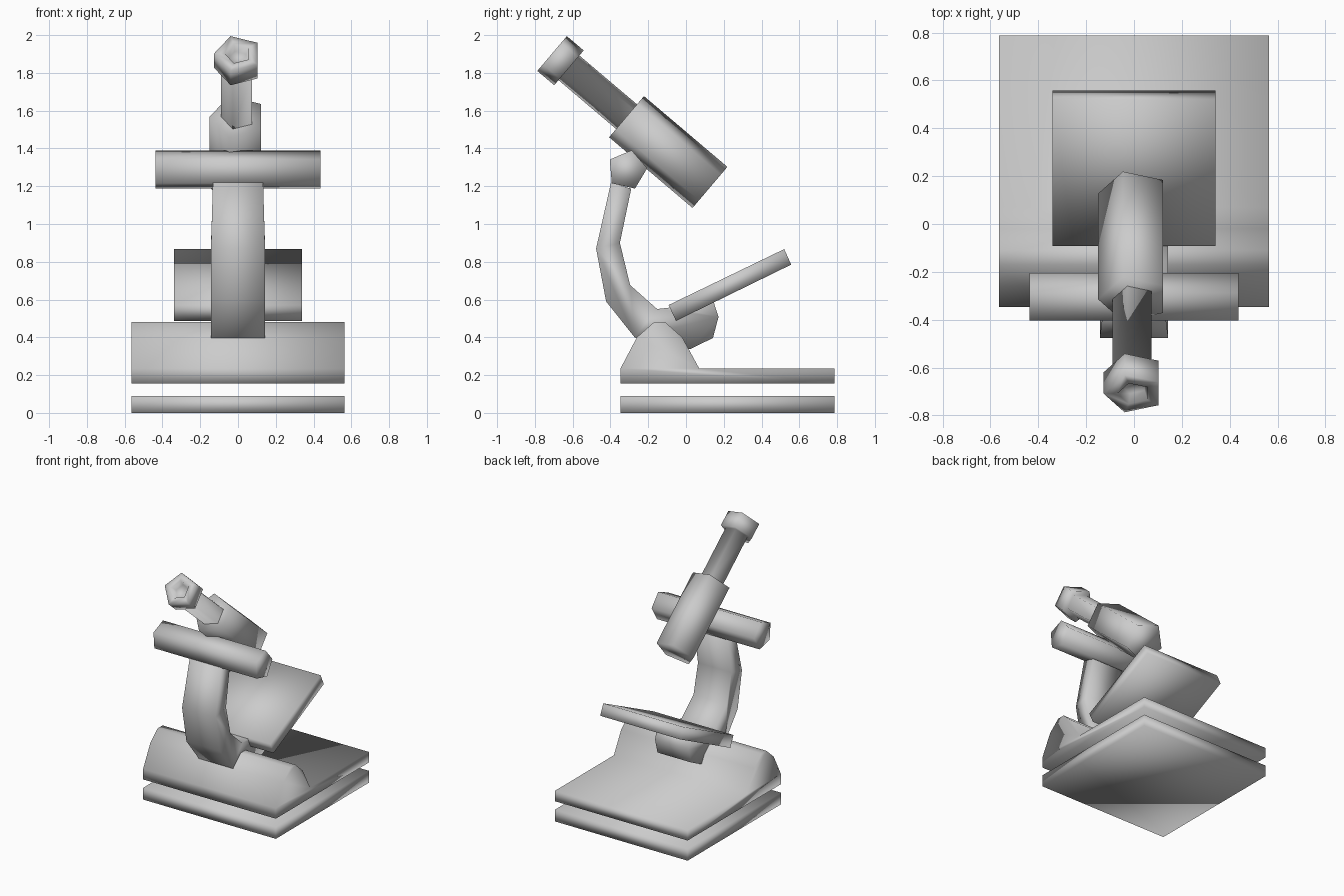
import bpy, bmesh
from math import cos, sin, pi, radians
from mathutils import Vector

if "Cube" in bpy.data.objects:
    bpy.data.objects.remove(bpy.data.objects["Cube"])


def make_object(name, verts, faces):
    mesh = bpy.data.meshes.new(name)
    mesh.from_pydata(verts, [], faces)
    bm = bmesh.new()
    bm.from_mesh(mesh)
    bmesh.ops.recalc_face_normals(bm, faces=bm.faces)
    bm.to_mesh(mesh)
    bm.free()
    mesh.shade_smooth()
    obj = bpy.data.objects.new(name, mesh)
    bpy.context.collection.objects.link(obj)
    return obj


def loft(name, rings):
    """Skin equal-sized rings of points and close both ends."""
    n = len(rings[0])
    verts = [p for ring in rings for p in ring]
    faces = [(r * n + i, r * n + (i + 1) % n, (r + 1) * n + (i + 1) % n, (r + 1) * n + i)
             for r in range(len(rings) - 1) for i in range(n)]
    last = (len(rings) - 1) * n
    faces += [tuple(range(n)), tuple(range(last, last + n))]
    return make_object(name, verts, faces)


def side_profile(name, profile, half_width):
    """Extrude a (y, z) outline across x."""
    return loft(name, [[(x, y, z) for y, z in profile] for x in (-half_width, half_width)])


# Shared optical axis for the tube and eyepiece, running down toward +y
TOP = Vector((0, -0.709, 1.9025))
AXIS = (Vector((0, 0.127, 1.1935)) - TOP).normalized()
UP = Vector((1, 0, 0)).cross(AXIS)


def optic(name, sections):
    """Five-sided rings given as (distance along axis, radius)."""
    rings = []
    for dist, rad in sections:
        rings.append([TOP + AXIS * dist + Vector((-rad * cos(a), 0, 0)) + UP * rad * sin(a)
                      for a in (2 * pi * i / 5 for i in range(5))])
    return loft(name, rings)


# Base plate and foot with its raised hump
side_profile("base_plate", [(-0.347, 0), (0.787, 0), (0.787, 0.09), (-0.347, 0.09)], 0.565)
side_profile("foot", [(-0.347, 0.155), (0.787, 0.155), (0.787, 0.235), (0.07, 0.235),
                      (-0.02, 0.40), (-0.11, 0.48), (-0.17, 0.48), (-0.26, 0.40),
                      (-0.347, 0.235)], 0.565)

# Curved arm, slightly narrower at the top
arm = side_profile("arm", [(-0.397, 1.22), (-0.476, 0.87), (-0.423, 0.59), (-0.272, 0.40),
                           (-0.12, 0.335), (0.026, 0.339), (0.143, 0.397), (0.172, 0.508),
                           (0.145, 0.592), (-0.063, 0.56), (-0.153, 0.55), (-0.296, 0.677),
                           (-0.35, 0.90), (-0.29, 1.187)], 0.143)
for v in arm.data.vertices:
    if v.co.z > 1.1:
        v.co.x *= 0.93

# Focus knob bar
side_profile("focus_knob", [(-0.312 + 0.107 * cos(a), 1.286 + 0.107 * sin(a))
                            for a in (radians(5 + 72 * i) for i in range(5))], 0.437)

# Tilted stage
side_profile("stage", [(0.52, 0.867), (0.557, 0.785), (-0.053, 0.487), (-0.092, 0.571)], 0.34)

# Body tube and eyepiece with a recessed end
optic("body_tube", [(0.517, 0.15), (1.096, 0.15)])
optic("eyepiece", [(0.045, 0.055), (0, 0.07), (0, 0.127), (0.117, 0.127),
                   (0.117, 0.09), (0.53, 0.09)])
